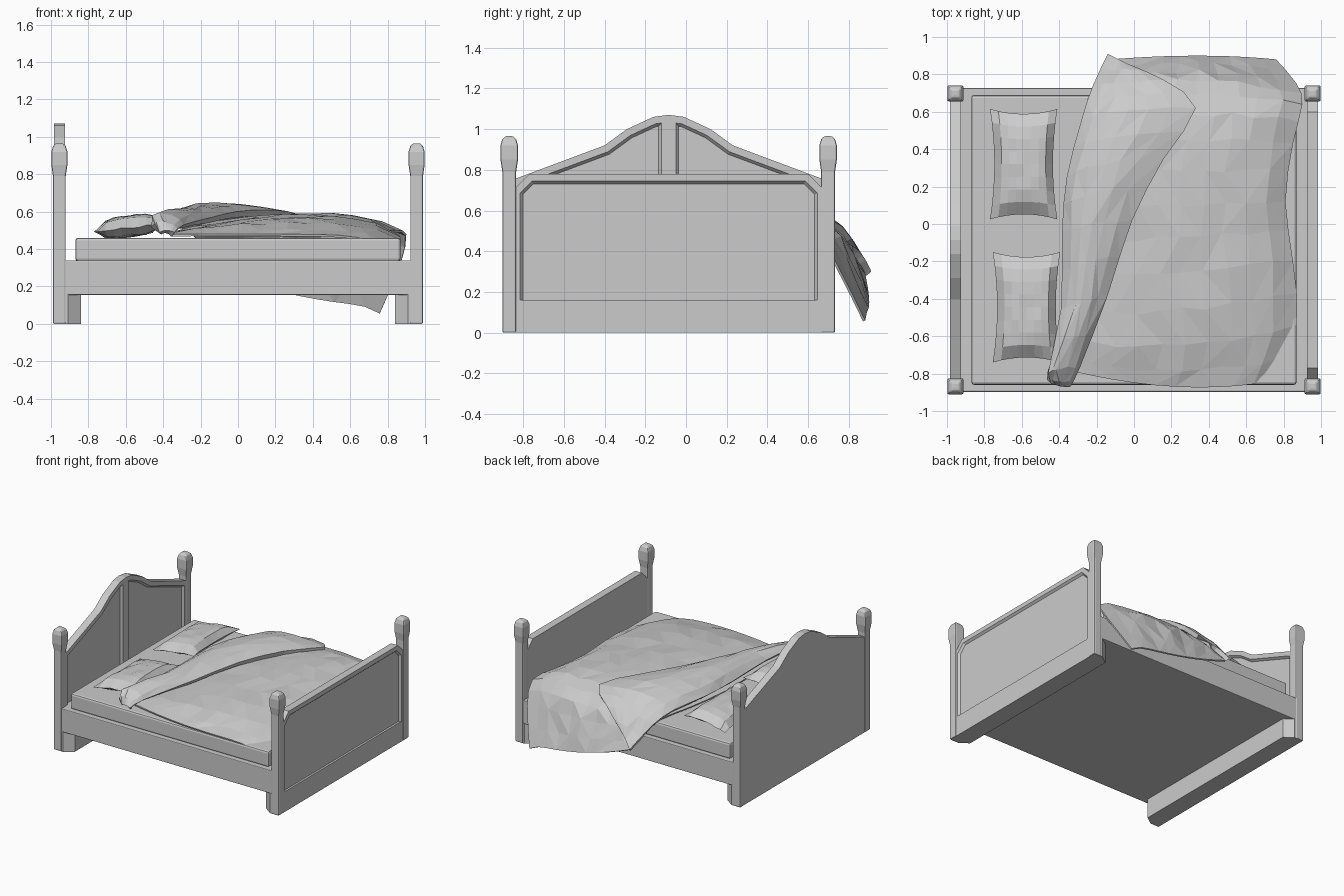
import bpy, bmesh, random
from mathutils import Vector

random.seed(4)
if "Cube" in bpy.data.objects:
    bpy.data.objects.remove(bpy.data.objects["Cube"], do_unlink=True)

MID = -0.085      # centre line of the frame in y
HALF = 0.783      # post distance from the centre line

grey = bpy.data.materials.new("plain grey")
grey.use_nodes = True
grey.diffuse_color = (0.6, 0.6, 0.6, 1)
grey.node_tree.nodes["Principled BSDF"].inputs["Base Color"].default_value = (0.6, 0.6, 0.6, 1)


def finish(name, bm, bevel=0.0):
    bmesh.ops.recalc_face_normals(bm, faces=bm.faces[:])
    mesh = bpy.data.meshes.new(name)
    bm.to_mesh(mesh)
    bm.free()
    mesh.materials.append(grey)
    obj = bpy.data.objects.new(name, mesh)
    bpy.context.collection.objects.link(obj)
    if bevel:
        mod = obj.modifiers.new("Bevel", "BEVEL")
        mod.width, mod.segments, mod.limit_method = bevel, 2, "ANGLE"
    return obj


def prism(bm, outline, direction):
    """Extrude a closed outline along a direction."""
    face = bm.faces.new([bm.verts.new(p) for p in outline])
    out = bmesh.ops.extrude_face_region(bm, geom=[face])
    verts = [g for g in out["geom"] if isinstance(g, bmesh.types.BMVert)]
    bmesh.ops.translate(bm, verts=verts, vec=direction)
    bmesh.ops.recalc_face_normals(bm, faces=bm.faces[:])


def box(name, lo, hi, bevel):
    bm = bmesh.new()
    outline = [(lo[0], lo[1], lo[2]), (hi[0], lo[1], lo[2]), (hi[0], hi[1], lo[2]), (lo[0], hi[1], lo[2])]
    prism(bm, outline, (0, 0, hi[2] - lo[2]))
    return finish(name, bm, bevel)


def panel_board(name, outline, x0, x1):
    """Flat board with a recessed panel on its +x face."""
    bm = bmesh.new()
    prism(bm, [(x0, MID + y, z) for y, z in outline], (x1 - x0, 0, 0))
    front = [f for f in bm.faces if f.normal.x > 0.9]
    bmesh.ops.inset_region(bm, faces=front, thickness=0.035, use_even_offset=True)
    bmesh.ops.inset_region(bm, faces=front, thickness=0.014, depth=-0.016, use_even_offset=True)
    return finish(name, bm)


def post(name, x, y):
    """Square post with a swelling cap, as stacked sections."""
    bm = bmesh.new()
    rings = []
    for z, r in [(0, .034), (.79, .034), (.85, .043), (.92, .043), (.95, .034), (.965, .02)]:
        rings.append([bm.verts.new((x + sx * r, y + sy * r, z))
                      for sx, sy in [(-1, -1), (1, -1), (1, 1), (-1, 1)]])
    for a, b in zip(rings, rings[1:]):
        for i in range(4):
            j = (i + 1) % 4
            bm.faces.new((a[i], a[j], b[j], b[i]))
    bm.faces.new(rings[0][::-1])
    bm.faces.new(rings[-1])
    return finish(name, bm, 0.008)


def spline(points, t):
    """Catmull-Rom point on a list of vectors, t from 0 to 1."""
    n = len(points) - 1
    i = min(int(t * n), n - 1)
    f = t * n - i
    a, b, c, d = [points[max(0, min(n, k))] for k in (i - 1, i, i + 1, i + 2)]
    return b + (c - a) * (f / 2) + (a * 2 - b * 5 + c * 4 - d) * (f * f / 2) \
        + (b * 3 - a - c * 3 + d) * (f ** 3 / 2)


def cloth(name, rows, nu, nv, thickness, edge_drop, rough):
    """Draped sheet through rows of left, middle and right points."""
    rails = [[Vector(r[k]) for r in rows] for k in range(3)]
    bm = bmesh.new()
    grid = []
    for j in range(nv + 1):
        left, mid, right = [spline(rail, j / nv) for rail in rails]
        line = []
        for i in range(nu + 1):
            u = i / nu
            p = left * (2 * u - 1) * (u - 1) + mid * 4 * u * (1 - u) + right * u * (2 * u - 1)
            p.z -= edge_drop * u ** 12
            if 0 < i < nu and 0 < j < nv:
                p += Vector([random.uniform(-rough, rough) * k for k in (1.5, 1.5, 0.8)])
            line.append(bm.verts.new(p))
        grid.append(line)
    for j in range(nv):
        for i in range(nu):
            a, b, c, d = grid[j][i], grid[j][i + 1], grid[j + 1][i + 1], grid[j + 1][i]
            tris = [(a, b, c), (a, c, d)] if random.random() < 0.5 else [(a, b, d), (b, c, d)]
            for t in tris:
                bm.faces.new(t)
    obj = finish(name, bm)
    up = sum(p.normal.z for p in obj.data.polygons) > 0
    mod = obj.modifiers.new("Thickness", "SOLIDIFY")
    mod.thickness, mod.offset = thickness, (-1 if up else 1)
    return obj


def pillow(name, cx, cy, n=8):
    """Two puffed sheets meeting at a pinched, pointed outline."""
    bm = bmesh.new()
    for side in (1, -0.8):
        grid = []
        for j in range(n + 1):
            v = 2 * j / n - 1
            line = []
            for i in range(n + 1):
                u = 2 * i / n - 1
                puff = ((1 - u ** 4) * (1 - v ** 4)) ** 0.6
                line.append(bm.verts.new((cx + 0.18 * u * (1 - 0.13 * (1 - v * v)),
                                          cy + 0.295 * v * (1 - 0.09 * (1 - u * u)),
                                          0.515 + 0.02 * u + side * 0.062 * puff)))
            grid.append(line)
        for j in range(n):
            for i in range(n):
                bm.faces.new((grid[j][i], grid[j][i + 1], grid[j + 1][i + 1], grid[j + 1][i]))
    bmesh.ops.remove_doubles(bm, verts=bm.verts[:], dist=0.0005)
    for v in bm.verts:
        v.co.z += random.uniform(-0.005, 0.005)
    return finish(name, bm)


# Frame base and mattress
box("bed_base", (-0.95, -0.897, 0.155), (0.95, 0.727, 0.34), 0.006)
box("mattress", (-0.87, -0.86, 0.335), (0.87, 0.69, 0.46), 0.015)

# Corner posts and the chamfered floor beams under each end
for sx, end in [(-1, "head"), (1, "foot")]:
    for sy, side in [(-1, "front"), (1, "back")]:
        post(f"{end}_{side}_post", sx * 0.955, MID + sy * HALF)
    beam = bmesh.new()
    w = HALF + 0.03
    prism(beam, [(sx * x, MID + y, 0) for x, y in
                 [(.985, -w), (.91, -w), (.84, .05 - w), (.84, w - .05), (.91, w), (.985, w)]],
          (0, 0, 0.16))
    finish(f"{end}_floor_beam", beam)

# Headboard: two arched halves, each with its own recessed panel
arch = [(0, 0), (.77, 0), (.77, .75), (.315, .92), (.205, 1.0), (.075, 1.06), (0, 1.07)]
panel_board("headboard_back_half", arch, -0.985, -0.925)
panel_board("headboard_front_half", [(-y, z) for y, z in arch], -0.985, -0.925)

# Footboard with clipped top corners
clip = [(.765, 0), (.765, .7), (.685, .78)]
panel_board("footboard", clip + [(-y, z) for y, z in reversed(clip)], 0.925, 0.985)

# Pillows
pillow("back_pillow", -0.59, 0.32)
pillow("front_pillow", -0.575, -0.445)

# Blanket lying on the mattress and hanging over the back rail
cloth("blanket", [
    [(-.36, -.78, .48), (.22, -.87, .48), (.74, -.84, .475)],
    [(-.36, -.62, .49), (.27, -.65, .54), (.87, -.54, .5)],
    [(-.36, -.3, .49), (.25, -.25, .575), (.85, -.2, .53)],
    [(-.36, .05, .49), (.25, .1, .585), (.81, .12, .55)],
    [(-.31, .4, .49), (.28, .45, .585), (.85, .43, .55)],
    [(-.24, .66, .48), (.33, .7, .54), (.9, .64, .53)],
    [(-.2, .77, .42), (.34, .82, .38), (.87, .75, .37)],
    [(-.13, .88, .29), (.34, .9, .15), (.76, .88, .11)],
], 10, 14, 0.012, 0.05, 0.009)

# Turned-back flap lying across the blanket
cloth("blanket_fold", [
    [(-.42, -.86, .49), (-.38, -.87, .5), (-.34, -.87, .49)],
    [(-.46, -.8, .58), (-.38, -.77, .59), (-.29, -.77, .53)],
    [(-.39, -.45, .56), (-.28, -.42, .62), (-.14, -.38, .57)],
    [(-.385, -.05, .55), (-.23, 0, .64), (-.01, .02, .6)],
    [(-.36, .25, .54), (-.16, .32, .645), (.16, .35, .61)],
    [(-.28, .56, .52), (-.04, .6, .61), (.33, .62, .585)],
    [(-.22, .74, .45), (-.04, .75, .51), (.16, .77, .52)],
    [(-.14, .91, .3), (-.08, .88, .36), (0, .84, .41)],
], 6, 14, 0.035, 0.0, 0.007)
